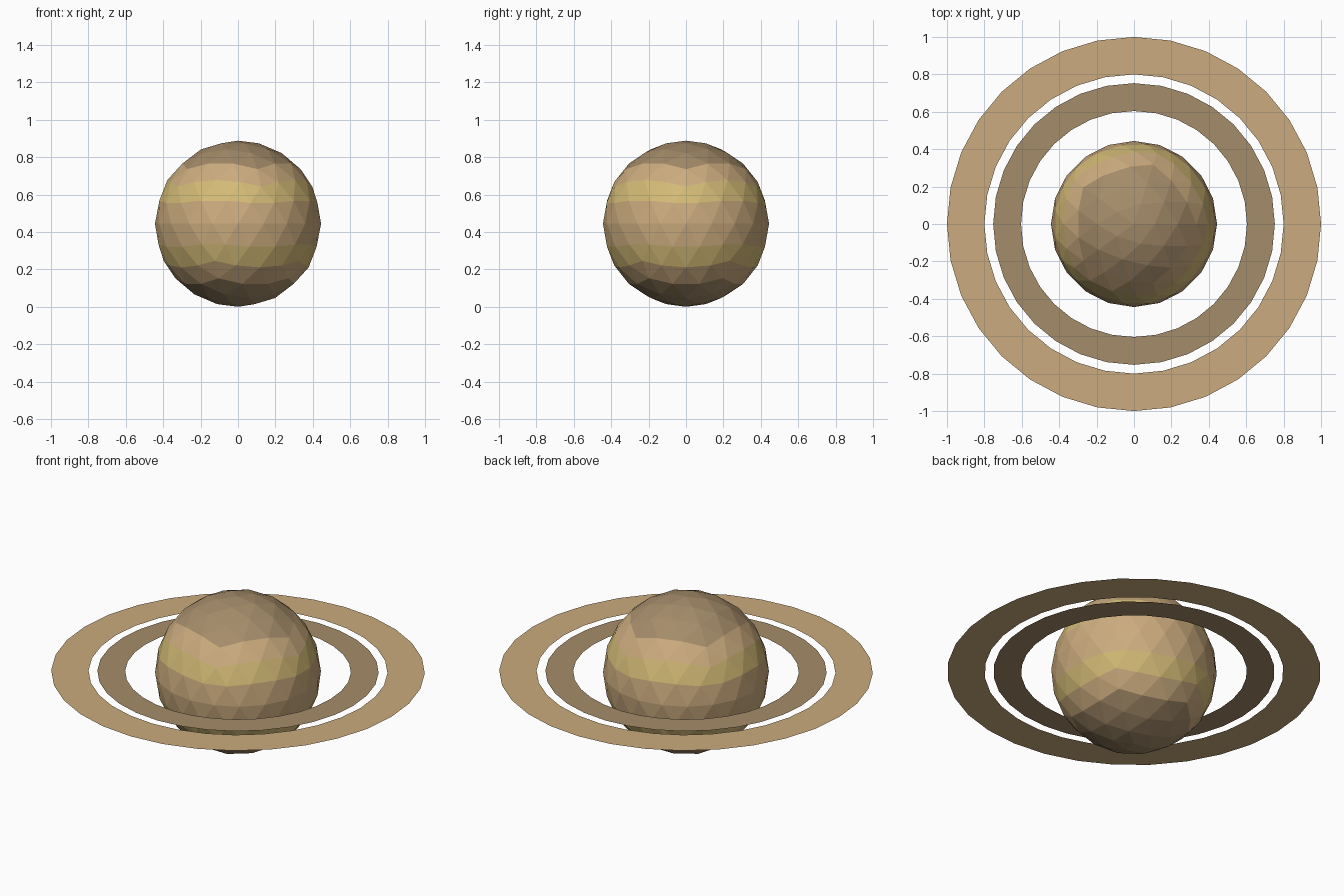
import bpy, bmesh, math

if "Cube" in bpy.data.objects:
    bpy.data.objects.remove(bpy.data.objects["Cube"])

R = 0.444          # planet radius, also the height of its centre
SEGMENTS = 32


def material(name, rgb):
    m = bpy.data.materials.new(name)
    m.diffuse_color = (*rgb, 1)
    m.use_nodes = True
    m.node_tree.nodes["Principled BSDF"].inputs["Base Color"].default_value = m.diffuse_color
    return m


TAN = material("tan", (0.60, 0.41, 0.21))
YELLOW = material("yellow", (0.65, 0.49, 0.18))
BROWN = material("brown", (0.375, 0.262, 0.144))


def add_object(name, bm, mats):
    mesh = bpy.data.meshes.new(name)
    bm.to_mesh(mesh)
    bm.free()
    for m in mats:
        mesh.materials.append(m)
    obj = bpy.data.objects.new(name, mesh)
    obj.location.z = R
    bpy.context.collection.objects.link(obj)
    return obj


# Planet: flat-shaded icosphere with bands chosen by face height
def band(height):
    h = abs(height)
    if h > 0.69:
        return 2       # brown polar caps
    if 0.26 < h < 0.50:
        return 1       # yellow bands
    return 0           # tan elsewhere


bm = bmesh.new()
bmesh.ops.create_icosphere(bm, subdivisions=3, radius=R)
for f in bm.faces:
    f.material_index = band(f.calc_center_median().z / R)
add_object("planet", bm, [TAN, YELLOW, BROWN])


# Rings: paper-thin flat bands facing up
def ring(name, inner, outer, mat):
    bm = bmesh.new()
    loops = []
    for r in (inner, outer):
        loops.append([bm.verts.new((r * math.cos(a), r * math.sin(a), 0))
                      for a in (math.tau * i / SEGMENTS for i in range(SEGMENTS))])
    a, b = loops
    for i in range(SEGMENTS):
        j = (i + 1) % SEGMENTS
        bm.faces.new((a[i], b[i], b[j], a[j]))
    add_object(name, bm, [mat])


ring("inner_ring", 0.604, 0.753, BROWN)
ring("outer_ring", 0.80, 1.0, TAN)
